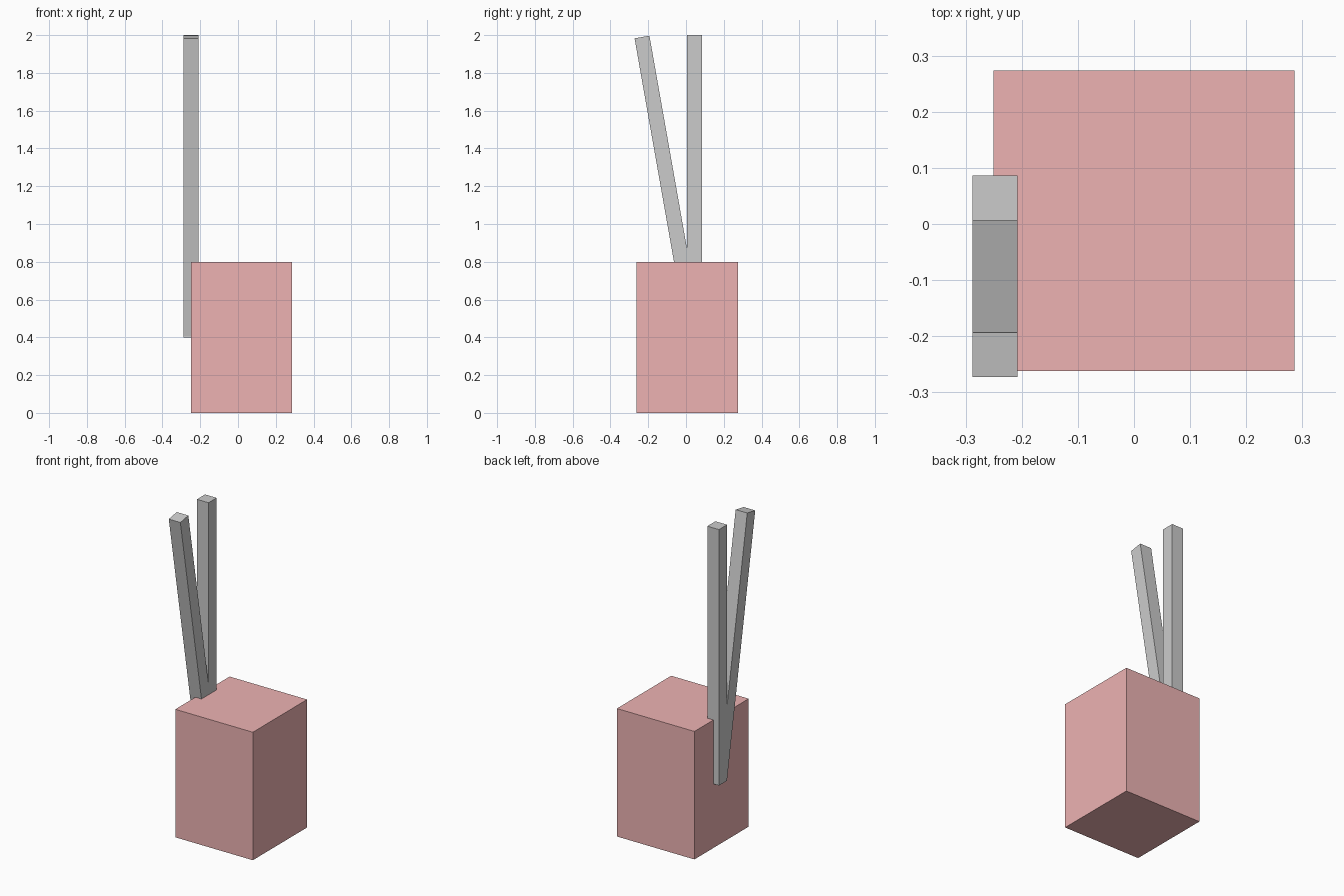
import bpy
from math import radians

if "Cube" in bpy.data.objects:
    bpy.data.objects.remove(bpy.data.objects["Cube"])


def box(name, center, size, tilt=0.0):
    """Cuboid of the given size, tilted about the x axis."""
    bpy.ops.mesh.primitive_cube_add(size=1, location=center, rotation=(radians(tilt), 0, 0))
    ob = bpy.context.object
    ob.name = name
    ob.scale = size
    return ob


# Pink container block
block = box("container_block", (0.018, 0.006, 0.4), (0.536, 0.536, 0.8))
pink = bpy.data.materials.new("pink")
pink.diffuse_color = (0.85, 0.45, 0.45, 1)
pink.use_nodes = True
pink.node_tree.nodes["Principled BSDF"].inputs["Base Color"].default_value = pink.diffuse_color
block.data.materials.append(pink)

# Two sticks that share a foot: one upright, one leaning forward
STICK = (0.08, 0.08, 1.6)
box("upright_stick", (-0.248, 0.046, 1.2), STICK)
box("leaning_stick", (-0.248, -0.094, 1.202), STICK, tilt=10)
